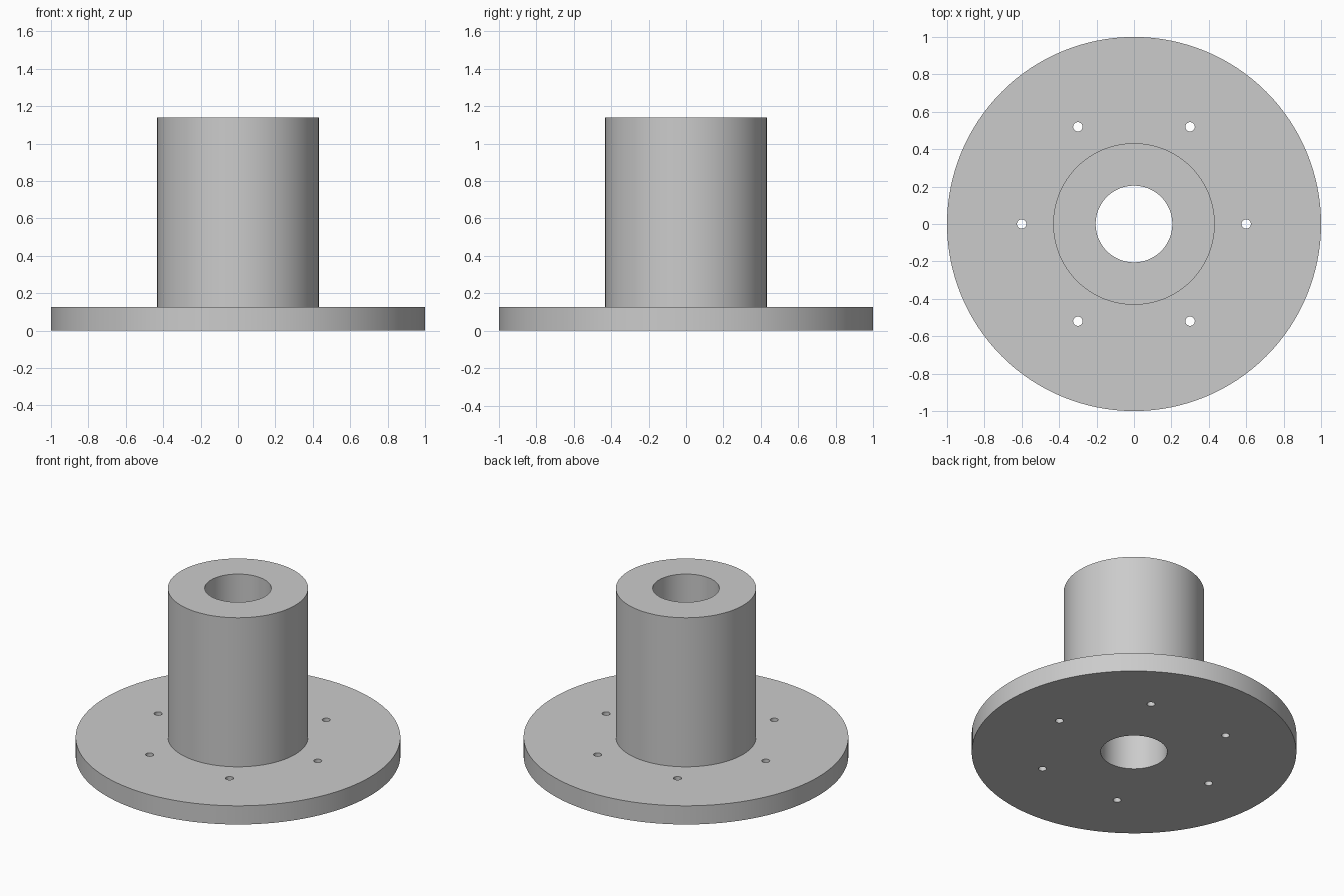
import bpy, bmesh, math
from mathutils import Matrix

default = bpy.data.objects.get("Cube")
if default:
    bpy.data.objects.remove(default, do_unlink=True)

FLANGE_R, FLANGE_H = 1.0, 0.127
HUB_R, HUB_TOP, BORE_R = 0.432, 1.14, 0.205
BOLT_CIRCLE, BOLT_R, BOLTS = 0.6, 0.025, 6

steel = bpy.data.materials.new("light_grey_metal")
steel.use_nodes = True
colour = (0.6, 0.6, 0.6, 1)
steel.diffuse_color = colour
steel.node_tree.nodes["Principled BSDF"].inputs["Base Color"].default_value = colour


def make_object(name, bm):
    bmesh.ops.recalc_face_normals(bm, faces=bm.faces)
    mesh = bpy.data.meshes.new(name)
    bm.to_mesh(mesh)
    bm.free()
    obj = bpy.data.objects.new(name, mesh)
    bpy.context.collection.objects.link(obj)
    mesh.materials.append(steel)
    return obj


# Flange, hub and through bore: one closed profile turned about z
profile = [(BORE_R, 0), (FLANGE_R, 0), (FLANGE_R, FLANGE_H),
           (HUB_R, FLANGE_H), (HUB_R, HUB_TOP), (BORE_R, HUB_TOP)]
bm = bmesh.new()
verts = [bm.verts.new((r, 0, z)) for r, z in profile]
edges = [bm.edges.new((v, verts[(i + 1) % len(verts)])) for i, v in enumerate(verts)]
bmesh.ops.spin(bm, geom=verts + edges, cent=(0, 0, 0), axis=(0, 0, 1),
               angle=math.tau, steps=128)
bmesh.ops.remove_doubles(bm, verts=bm.verts, dist=1e-4)
hub = make_object("flanged_hub", bm)

# Bolt holes: ring of cutters through the flange
bm = bmesh.new()
for i in range(BOLTS):
    turn = Matrix.Rotation(i * math.tau / BOLTS, 4, 'Z')
    place = turn @ Matrix.Translation((BOLT_CIRCLE, 0, FLANGE_H / 2))
    bmesh.ops.create_cone(bm, cap_ends=True, segments=32, radius1=BOLT_R,
                          radius2=BOLT_R, depth=FLANGE_H * 2, matrix=place)
cutter = make_object("bolt_hole_cutter", bm)
cutter.hide_render = True

drill = hub.modifiers.new("bolt_holes", 'BOOLEAN')
drill.operation = 'DIFFERENCE'
drill.solver = 'EXACT'
drill.object = cutter

bpy.ops.object.select_all(action='DESELECT')
hub.select_set(True)
bpy.context.view_layer.objects.active = hub
bpy.ops.object.modifier_apply(modifier=drill.name)
bpy.data.objects.remove(cutter, do_unlink=True)

# Smooth round walls, crisp rims
bpy.ops.object.shade_smooth_by_angle(angle=math.radians(30))
